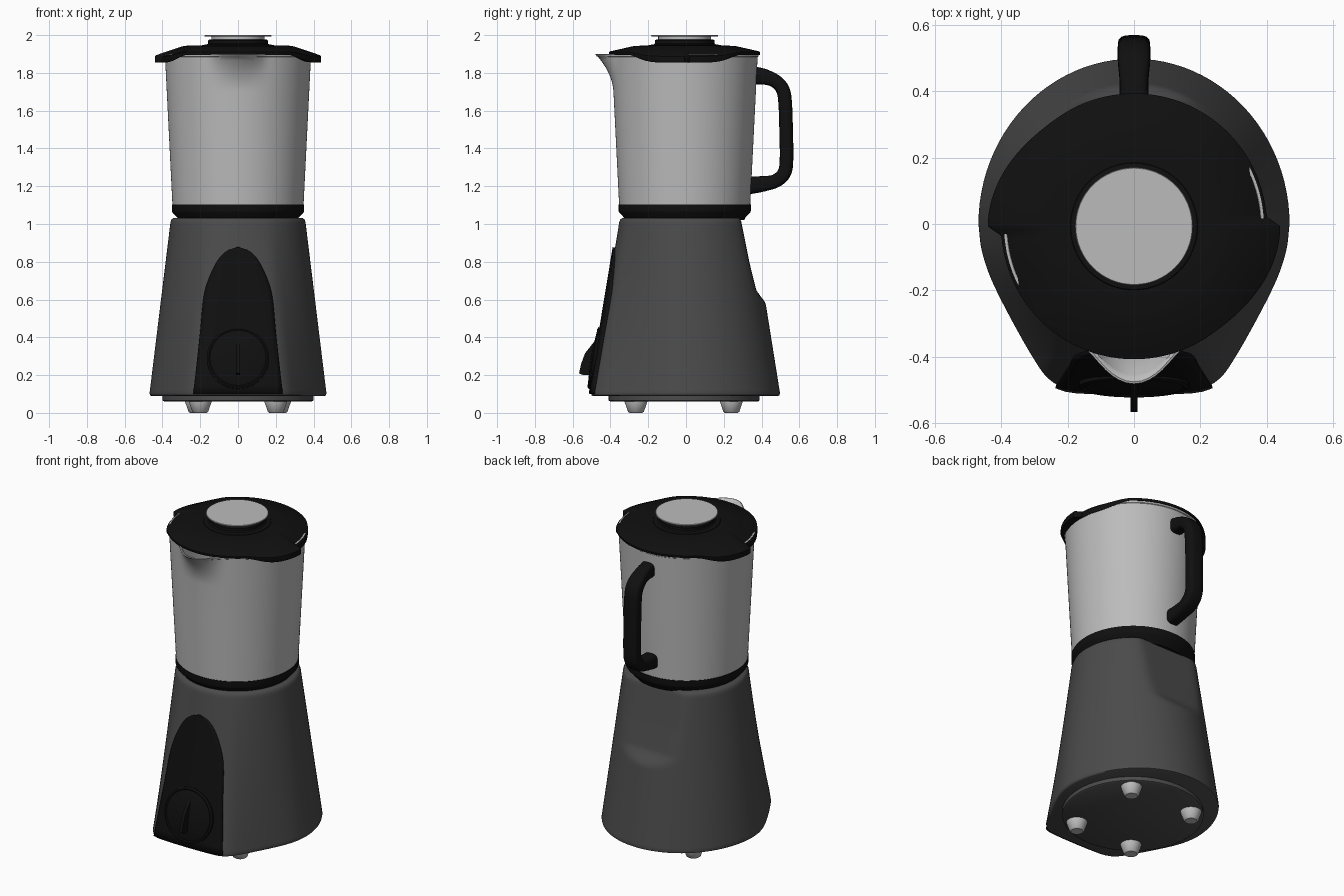
import bpy, bmesh
from math import sin, cos, pi, atan2, radians, exp, log
from mathutils import Vector, Matrix
from mathutils.bvhtree import BVHTree

if "Cube" in bpy.data.objects:
    bpy.data.objects.remove(bpy.data.objects["Cube"])

CY = -0.007  # jug axis sits slightly forward


def material(name, v):
    m = bpy.data.materials.new(name)
    m.diffuse_color = (v, v, v, 1)
    m.use_nodes = True
    m.node_tree.nodes["Principled BSDF"].inputs["Base Color"].default_value = m.diffuse_color
    return m


BLACK, DARK, STEEL = material("black", 0.005), material("dark_grey", 0.07), material("steel", 0.5)


def finish(name, bm, mat, angle=35):
    bmesh.ops.recalc_face_normals(bm, faces=bm.faces)
    me = bpy.data.meshes.new(name)
    bm.to_mesh(me)
    bm.free()
    ob = bpy.data.objects.new(name, me)
    bpy.context.collection.objects.link(ob)
    me.materials.append(mat)
    bpy.ops.object.select_all(action='DESELECT')
    ob.select_set(True)
    bpy.context.view_layer.objects.active = ob
    bpy.ops.object.shade_smooth_by_angle(angle=radians(angle))
    return ob


def loft(name, rings, mat, angle=35):
    """Skin closed rings of equal count and cap both ends."""
    bm = bmesh.new()
    vr = [[bm.verts.new(p) for p in r] for r in rings]
    n = len(vr[0])
    for a, b in zip(vr, vr[1:]):
        for i in range(n):
            j = (i + 1) % n
            bm.faces.new((a[i], a[j], b[j], b[i]))
    bm.faces.new(vr[0])
    bm.faces.new(vr[-1])
    return finish(name, bm, mat, angle)


def lathe(name, profile, mat, x=0, y=CY, n=64, angle=35):
    rings = [[(x + r * cos(2 * pi * i / n), y + r * sin(2 * pi * i / n), z) for i in range(n)]
             for r, z in profile]
    return loft(name, rings, mat, angle)


def spline(pts, n):
    """Catmull-Rom through 2D points."""
    p = [Vector(q) for q in pts]
    p = [2 * p[0] - p[1]] + p + [2 * p[-1] - p[-2]]
    out = []
    for a, b, c, d in zip(p, p[1:], p[2:], p[3:]):
        for k in range(n):
            t = k / n
            out.append(0.5 * (2 * b + (c - a) * t + (2 * a - 5 * b + 4 * c - d) * t * t
                              + (3 * b - a - 3 * c + d) * t ** 3))
    return out + [p[-2]]


def interp(table, x):
    for (x0, y0), (x1, y1) in zip(table, table[1:]):
        if x <= x1:
            return y0 + (y1 - y0) * max(0, (x - x0) / (x1 - x0))
    return table[-1][1]


def smooth(t):
    t = min(1, max(0, t))
    return t * t * (3 - 2 * t)


# Motor body: flat-fronted footprint blending to a circle, with a scooped back
front = spline([(0, -.505), (.12, -.503), (.21, -.495), (.262, -.465), (.305, -.405),
                (.37, -.29), (.43, -.17), (.46, -.08), (.47, 0)], 5)
half = front + [Vector((.47 * cos(k * pi / 48), .5 * sin(k * pi / 48))) for k in range(1, 25)]
foot = half + [Vector((-p.x, p.y)) for p in reversed(half[1:-1])]
scoop = [(.55, .6), (.575, .44), (.61, .4), (.65, .372), (.8, .335), (1.0, .295), (1.04, .288)]


def body_ring(z, s=1):
    t = (z - .09) / .94
    ring = []
    for p in foot:
        a = atan2(p.y, p.x)
        x, y = p.x + (.355 * cos(a) - p.x) * t, p.y + (.35 * sin(a) - p.y) * t
        if z > .55 and y > 0:
            lim, k = interp(scoop, z), .008
            y = -k * log(exp(-y / k) + exp(-lim / k))
        ring.append((x * s, y * s, z))
    return ring


levels = [.105 + (1.01 - .105) * i / 60 for i in range(61)]
body = loft("motor_body", [body_ring(.09, .975), body_ring(.094, .992)] + [body_ring(z) for z in levels]
            + [body_ring(1.024, .99), body_ring(1.032, .965)], DARK, 50)

# Arched control panel laid on the front of the body
bm = bmesh.new()
bm.from_mesh(body.data)
tree = BVHTree.FromBMesh(bm)
bm.free()
bm = bmesh.new()
rows = []
for w, z in spline([(.233, .1), (.2, .4), (.18, .6), (.155, .7), (.108, .8), (.06, .853), (.008, .875)], 6):
    row = []
    for i in range(17):
        x = w * (i / 8 - 1)
        y = tree.ray_cast(Vector((x, -2, z)), Vector((0, 1, 0)))[0].y
        row.append(bm.verts.new((x, y, z)))
    rows.append(row)
for a, b in zip(rows, rows[1:]):
    for i in range(16):
        bm.faces.new((a[i], a[i + 1], b[i + 1], b[i]))
panel = finish("control_panel", bm, BLACK)
mod = panel.modifiers.new("thickness", 'SOLIDIFY')
mod.thickness, mod.offset = .026, 0

# Rotary knob with a grip fin
knob = lathe("knob", [(.165, -.02), (.165, .006), (.155, .012), (.148, .008), (.14, .012), (.05, .018), (.01, .019)],
             BLACK, y=0)
knob.data.transform(Matrix.Translation((0, -.484, .29)) @ Matrix.Rotation(radians(80.3), 4, 'X'))
fin = [(-.46, .40), (-.488, .375), (-.535, .315), (-.555, .26), (-.566, .21), (-.545, .2), (-.48, .2)]
loft("knob_fin", [[(x, y, z) for y, z in fin] for x in (-.01, .01)], BLACK)

# Base plate and four feet
lathe("base_plate", [(.39, .06), (.4, .066), (.4, .11)], DARK, y=-.01)
for fx, fy, label in ((.2, -.265, "front"), (.22, .24, "back")):
    for s in (-1, 1):
        lathe(f"{label}_foot_{'left' if s < 0 else 'right'}",
              [(.034, 0), (.042, .006), (.06, .058), (.06, .07)], STEEL, s * fx, fy, 32)

# Collar between body and jug
lathe("collar", [(.315, 1.02), (.322, 1.035), (.348, 1.062), (.35, 1.07), (.35, 1.104), (.33, 1.106)], BLACK)


# Hollow jug with a pouring spout
def jug_ring(z, inset=0):
    t = max(0, (z - 1.7) / .2)
    ring = []
    for i in range(128):
        a = 2 * pi * i / 128
        d = abs(a - 1.5 * pi)
        r = .347 + .04 * (z - 1.1) / .8 - inset
        if d < .45:
            r += .085 * t * t * (.5 + .5 * cos(pi * d / .45))
        ring.append((r * cos(a), CY + r * sin(a), z))
    return ring


up = [1.1, 1.3, 1.5, 1.7] + [1.7 + .0185 * k for k in range(1, 11)]
loft("jug", [jug_ring(z) for z in up] + [jug_ring(1.888, -.004), jug_ring(1.898, -.004), jug_ring(1.9, .004),
     jug_ring(1.895, .012)] + [jug_ring(z, .012) for z in reversed(up[1:])] + [jug_ring(1.12, .012)], STEEL)


# Lid with two ratchet-shaped side tabs and a skirt that dips at the sides
def lid_ring(scale, z_front, z_side, tab=1.0):
    ring = []
    for i in range(192):
        a = 2 * pi * i / 192
        back = (-a) % pi                      # clockwise distance from each tab step
        fall = 1 - smooth(back / .95)
        if back > pi - .07:
            fall = 1 - (pi - back) / .07
        r = scale * (.4 + .04 * fall * tab)
        g = smooth((abs(cos(a)) - .66) / .3)
        ring.append((r * cos(a), CY + r * sin(a), z_front + (z_side - z_front) * g))
    return ring


loft("lid", [lid_ring(.9, 1.897, 1.897, 0), lid_ring(.982, 1.9, 1.897, 0), lid_ring(.985, 1.897, 1.857, 0),
             lid_ring(.995, 1.896, 1.855), lid_ring(1, 1.899, 1.858), lid_ring(1, 1.91, 1.888),
             lid_ring(.985, 1.914, 1.894), lid_ring(.72, 1.938, 1.94, .3), lid_ring(.66, 1.943, 1.945, 0),
             lid_ring(.48, 1.945, 1.945, 0)], BLACK)

# Filler cap: black cup, steel neck and steel disc
lathe("cap_cup", [(.195, 1.94), (.19, 1.948), (.165, 1.95), (.158, 1.956), (.158, 1.972), (.152, 1.976)], BLACK)
lathe("cap_neck", [(.14, 1.97), (.14, 1.994)], STEEL)
lathe("cap_disc", [(.174, 1.992), (.177, 1.994), (.177, 1.998), (.175, 2.0)], STEEL)

# Handle: rounded rectangular section swept along a path at the back
path = spline([(.36, 1.787), (.42, 1.778), (.475, 1.755), (.513, 1.71), (.525, 1.64), (.53, 1.5), (.532, 1.34),
               (.52, 1.27), (.475, 1.228), (.41, 1.213), (.325, 1.203)], 5)
rings = []
for i, p in enumerate(path):
    d = (path[min(i + 1, len(path) - 1)] - path[max(i - 1, 0)]).normalized()
    e = abs(i / (len(path) - 1) - .5) * 2     # 1 at the ends
    thick, wide = .036 + .01 * smooth((e - .6) / .4), .049 - .006 * smooth((e - .5) / .3)
    ring = []
    for k in range(28):
        a = 2 * pi * k / 28
        c, s = [abs(v) ** .6 * (1 if v > 0 else -1) for v in (cos(a), sin(a))]
        ring.append((wide * c, p.x - d.y * thick * s, p.y + d.x * thick * s))
    rings.append(ring)
loft("handle", rings, BLACK)
